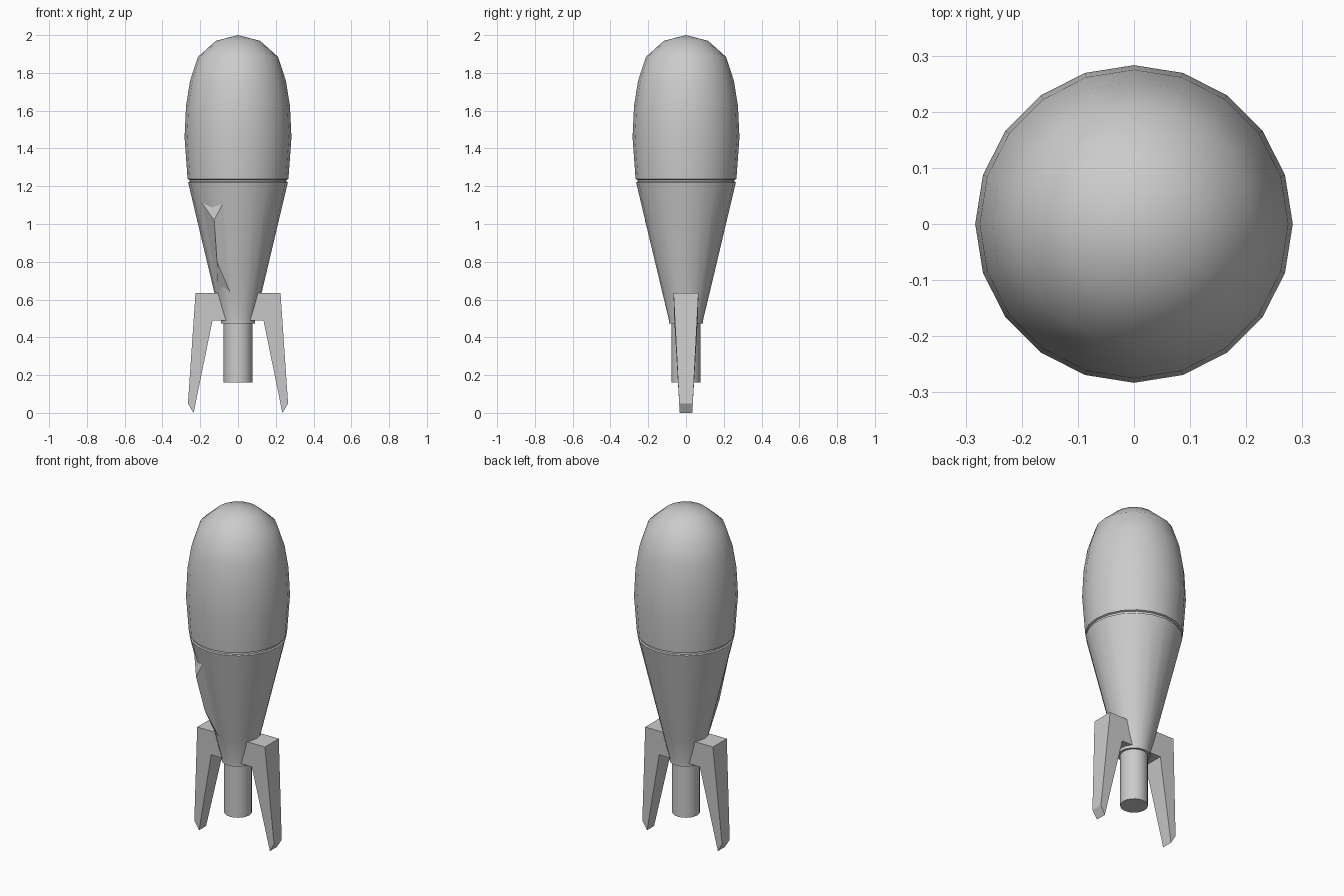
import bpy, bmesh, math

if "Cube" in bpy.data.objects:
    bpy.data.objects.remove(bpy.data.objects["Cube"])


def make_object(name, bm, smooth=None):
    bmesh.ops.recalc_face_normals(bm, faces=bm.faces)
    mesh = bpy.data.meshes.new(name)
    bm.to_mesh(mesh)
    bm.free()
    ob = bpy.data.objects.new(name, mesh)
    bpy.context.collection.objects.link(ob)
    if smooth:
        bpy.ops.object.select_all(action='DESELECT')
        ob.select_set(True)
        bpy.context.view_layer.objects.active = ob
        bpy.ops.object.shade_smooth_by_angle(angle=math.radians(smooth))
    return ob


def lathe(name, profile, sides=20):
    """Revolve (radius, z) points around z."""
    bm = bmesh.new()
    rings = []
    for r, z in profile:
        if r == 0:
            rings.append([bm.verts.new((0, 0, z))] * sides)
        else:
            rings.append([bm.verts.new((r * math.cos(math.tau * i / sides),
                                        r * math.sin(math.tau * i / sides), z))
                          for i in range(sides)])
    for a, b in zip(rings, rings[1:]):
        for i in range(sides):
            j = (i + 1) % sides
            bm.faces.new(list(dict.fromkeys([a[i], a[j], b[j], b[i]])))
    return make_object(name, bm, 40)


# Rounded nose, groove and tapered body
lathe("body", [(0, 2.0), (0.117, 1.97), (0.212, 1.885), (0.254, 1.757),
               (0.275, 1.625), (0.283, 1.46), (0.267, 1.238), (0.257, 1.234),
               (0.257, 1.224), (0.264, 1.22), (0.125, 0.635), (0.09, 0.49),
               (0.09, 0.472), (0, 0.472)])

# Exhaust pipe
lathe("exhaust_pipe", [(0, 0.5), (0.076, 0.5), (0.076, 0.16), (0, 0.16)])

# Two bent legs: side outline as (x, z, half width)
outline = [(0.04, 0.635, 0.065), (0.225, 0.635, 0.066), (0.265, 0.05, 0.036),
           (0.235, 0.005, 0.033), (0.135, 0.49, 0.062), (0.04, 0.49, 0.062)]
for side, name in ((-1, "left_leg"), (1, "right_leg")):
    bm = bmesh.new()
    front = [bm.verts.new((side * x, -w, z)) for x, z, w in outline]
    back = [bm.verts.new((side * x, w, z)) for x, z, w in outline]
    bm.faces.new(front)
    bm.faces.new(back)
    for i in range(len(outline)):
        j = (i + 1) % len(outline)
        bm.faces.new((front[i], front[j], back[j], back[i]))
    make_object(name, bm)

# Raised ridge on the front left of the taper
bm = bmesh.new()
points = [(-0.19, -0.143, 1.11), (-0.08, -0.222, 1.11),
          (-0.04, -0.117, 0.635), (-0.105, -0.068, 0.635),
          (-0.126, -0.218, 1.02), (-0.111, -0.158, 0.80)]
tl, tr, br, bl, top, low = [bm.verts.new(p) for p in points]
for face in ((tl, tr, top), (tr, br, low, top), (br, bl, low),
             (bl, tl, top, low), (tl, bl, br, tr)):
    bm.faces.new(face)
make_object("side_ridge", bm)

# Stand exactly on the ground
for ob in bpy.context.collection.objects:
    for v in ob.data.vertices:
        if abs(v.co.z - 0.005) < 1e-5:
            v.co.z = 0
